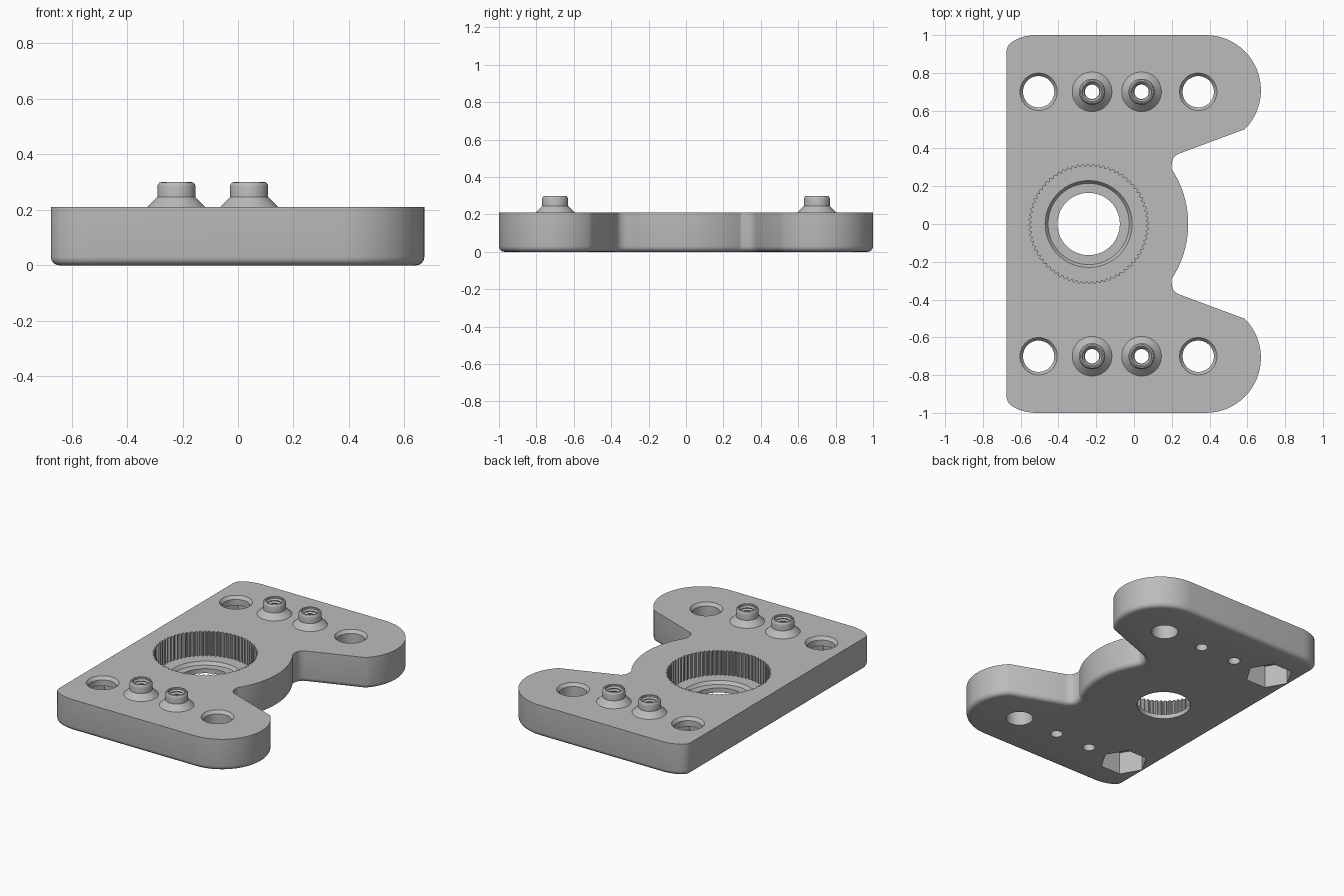
import bpy, bmesh
from math import cos, sin, pi, radians

if "Cube" in bpy.data.objects:
    bpy.data.objects.remove(bpy.data.objects["Cube"])

grey = bpy.data.materials.new("plain grey")
grey.use_nodes = True
COLOUR = (0.5, 0.5, 0.5, 1)
grey.diffuse_color = COLOUR
grey.node_tree.nodes["Principled BSDF"].inputs["Base Color"].default_value = COLOUR

TOP = 0.21
ROW_Y = 0.70


def make_object(name, bm):
    bmesh.ops.recalc_face_normals(bm, faces=bm.faces)
    mesh = bpy.data.meshes.new(name)
    bm.to_mesh(mesh)
    bm.free()
    mesh.materials.append(grey)
    ob = bpy.data.objects.new(name, mesh)
    bpy.context.collection.objects.link(ob)
    return ob


def lathe(bm, profile, x, y, segs=48, closed=False, ribs=0):
    """Stack rings of (radius, z); cap the ends, or close the loop."""
    rings = []
    for r, z in profile:
        ring = []
        for i in range(segs):
            a = 2 * pi * i / segs
            rr = r + (ribs if i % 4 < 2 else 0)
            ring.append(bm.verts.new((x + rr * cos(a), y + rr * sin(a), z)))
        rings.append(ring)
    pairs = list(zip(rings, rings[1:]))
    if closed:
        pairs.append((rings[-1], rings[0]))
    else:
        bm.faces.new(rings[0])
        bm.faces.new(rings[-1])
    for lo, hi in pairs:
        for i in range(segs):
            j = (i + 1) % segs
            bm.faces.new((lo[i], lo[j], hi[j], hi[i]))


def smooth(ob, angle=30):
    bpy.ops.object.select_all(action='DESELECT')
    ob.select_set(True)
    bpy.context.view_layer.objects.active = ob
    bpy.ops.object.shade_smooth_by_angle(angle=radians(angle))


def cut(ob, bm):
    """Subtract a cutter, bake the result and delete the cutter."""
    cutter = make_object("cutter", bm)
    cutter.hide_render = True
    mod = ob.modifiers.new("cut", 'BOOLEAN')
    mod.operation, mod.solver, mod.object = 'DIFFERENCE', 'EXACT', cutter
    bpy.context.view_layer.objects.active = ob
    bpy.ops.object.modifier_apply(modifier=mod.name)
    bpy.data.objects.remove(cutter)


def arc(cx, cy, r, start, end, n):
    return [(cx + r * cos(radians(start + (end - start) * i / n)),
             cy + r * sin(radians(start + (end - start) * i / n))) for i in range(n + 1)]


# Plate outline: back half from the straight side round to the central bulge, then mirrored
half = [(-0.675, 0.92), (-0.667, 0.945), (-0.645, 0.965), (-0.61, 0.983), (-0.57, 0.995), (-0.53, 1.0)]
half += arc(0.38, 0.708, 0.292, 90, -45, 24)
half += [(0.245, 0.375), (0.222, 0.365), (0.207, 0.347), (0.2, 0.325)]
half += arc(-0.24, 0, 0.527, 33.5, 0, 10)
outline = half + [(x, -y) for x, y in reversed(half[:-1])]

# Plate body with a rounded lower edge
bm = bmesh.new()
bottom = bm.faces.new([bm.verts.new((x, y, 0)) for x, y in outline])
extruded = bmesh.ops.extrude_face_region(bm, geom=[bottom], use_keep_orig=True)
bmesh.ops.translate(bm, vec=(0, 0, TOP),
                    verts=[v for v in extruded["geom"] if isinstance(v, bmesh.types.BMVert)])
bmesh.ops.recalc_face_normals(bm, faces=bm.faces)
rim = [e for e in bm.edges if all(v.co.z < 0.001 for v in e.verts)]
bmesh.ops.bevel(bm, geom=rim, offset=0.03, offset_type='OFFSET', segments=4,
                profile=0.5, affect='EDGES', clamp_overlap=True)
plate = make_object("mounting_plate", bm)

# Stepped centre bore, chamfered bolt holes and screw holes
bm = bmesh.new()
lathe(bm, [(0.165, -0.1), (0.165, 0.03), (0.215, 0.03), (0.23, 0.05), (0.27, 0.05), (0.27, 0.3)], -0.24, 0, 96)
for y in (-ROW_Y, ROW_Y):
    for x in (-0.505, 0.34):
        lathe(bm, [(0.083, -0.1), (0.083, TOP - 0.02), (0.099, TOP), (0.099, 0.3)], x, y)
    for x in (-0.222, 0.04):
        lathe(bm, [(0.038, -0.1), (0.038, 0.3)], x, y, 32)
cut(plate, bm)

# Ribbed wall of the centre pocket
bm = bmesh.new()
lathe(bm, [(0.304, 0.05), (0.304, 0.3)], -0.24, 0, 288, ribs=0.012)
cut(plate, bm)

# Hexagonal nut pockets underneath
bm = bmesh.new()
for y in (-ROW_Y, ROW_Y):
    lathe(bm, [(0.147, -0.1), (0.147, 0.15)], -0.505, y, 6)
cut(plate, bm)
smooth(plate)

# Threaded standoffs on flared feet
thread = [(0.041 if i % 2 else 0.05, 0.288 - 0.009 * i) for i in range(9)]
for side, y in (("front", -ROW_Y), ("back", ROW_Y)):
    for hand, x in (("right", -0.222), ("left", 0.04)):
        bm = bmesh.new()
        lathe(bm, [(0.105, TOP), (0.069, 0.246), (0.069, 0.284), (0.067, 0.292), (0.062, 0.298),
                   (0.055, 0.3), (0.05, 0.298)] + thread + [(0.038, TOP)], x, y, closed=True)
        smooth(make_object(f"{side}_{hand}_standoff", bm))
